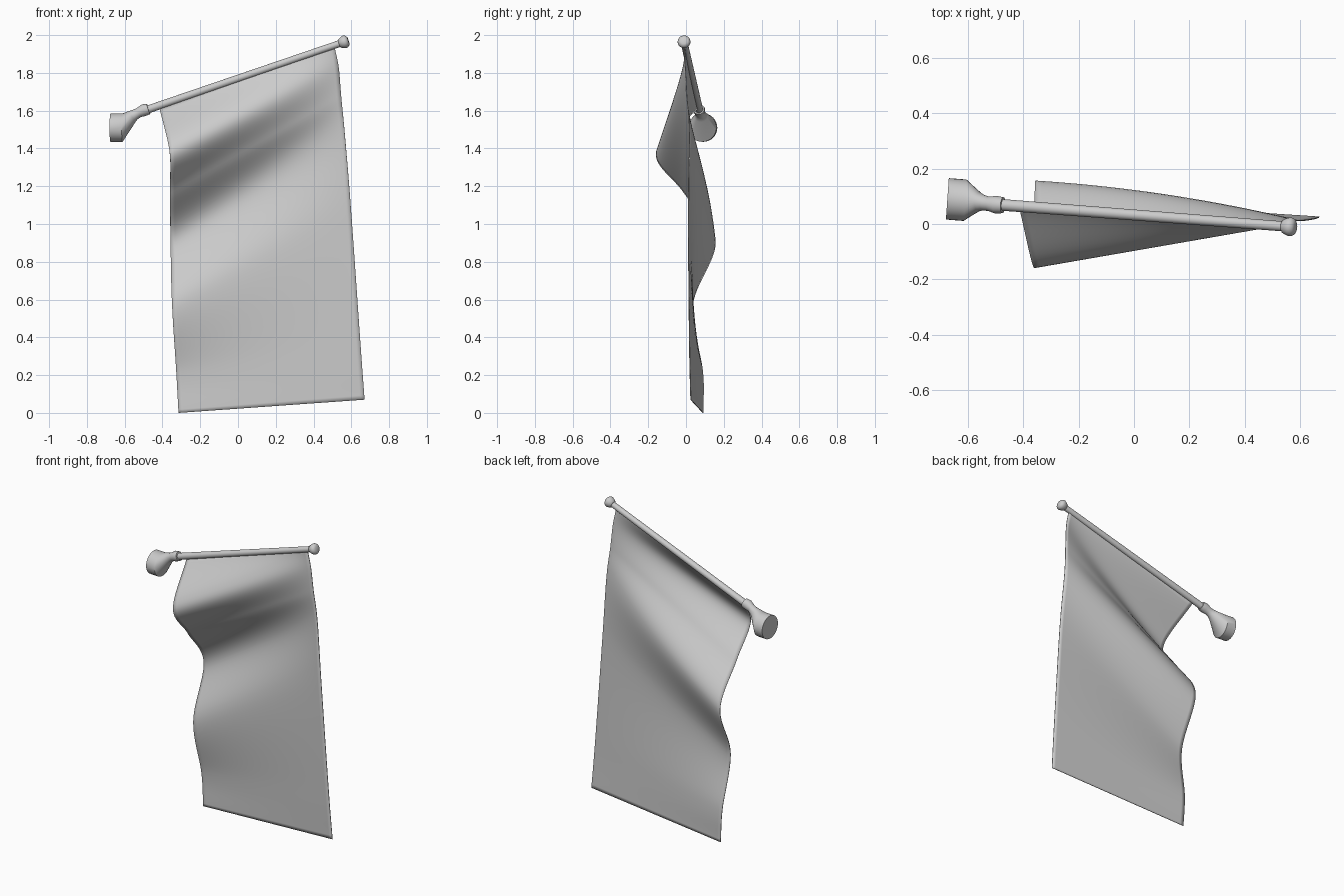
import bpy, bmesh, math
from mathutils import Vector

if "Cube" in bpy.data.objects:
    bpy.data.objects.remove(bpy.data.objects["Cube"])

SIDES = 32


def finish(name, bm, angle=35):
    mesh = bpy.data.meshes.new(name)
    bmesh.ops.recalc_face_normals(bm, faces=bm.faces)
    bm.to_mesh(mesh)
    bm.free()
    obj = bpy.data.objects.new(name, mesh)
    bpy.context.collection.objects.link(obj)
    bpy.ops.object.select_all(action='DESELECT')
    obj.select_set(True)
    bpy.context.view_layer.objects.active = obj
    bpy.ops.object.shade_smooth_by_angle(angle=math.radians(angle))
    return obj


def ring_tube(name, rings):
    """Skin circles given as (centre, axis, radius), with capped ends."""
    bm = bmesh.new()
    loops = []
    for centre, axis, radius in rings:
        axis = Vector(axis).normalized()
        side = axis.cross(Vector((0, 0, 1))).normalized()
        up = side.cross(axis)
        loops.append([bm.verts.new(Vector(centre) + radius * (
            math.cos(a) * side + math.sin(a) * up))
            for a in (2 * math.pi * i / SIDES for i in range(SIDES))])
    for a, b in zip(loops, loops[1:]):
        for i in range(SIDES):
            j = (i + 1) % SIDES
            bm.faces.new((a[i], a[j], b[j], b[i]))
    bm.faces.new(loops[0])
    bm.faces.new(loops[-1])
    return finish(name, bm)


# Pole and flared end knob share one sloping axis
start = Vector((-0.49, 0.07, 1.602))
end = Vector((0.56, -0.01, 1.963))
axis = (end - start).normalized()
ring_tube("pole", [(start, axis, 0.021), (end, axis, 0.018)])
ring_tube("pole_knob", [(end + axis * t, axis, r) for t, r in (
    (-0.026, 0.018), (-0.022, 0.024), (-0.010, 0.030), (0.002, 0.034),
    (0.012, 0.033), (0.021, 0.027), (0.026, 0.018))])

# Wall mount with a bent neck leading into the pole socket
wall = Vector((1, -0.07, 0))
ring_tube("wall_mount", [
    ((-0.675, 0.091, 1.51), wall, 0.075),
    ((-0.611, 0.086, 1.51), wall, 0.075),
    ((-0.560, 0.080, 1.569), (1, -0.07, 0.6), 0.034),
    ((-0.545, 0.077, 1.579), (1, -0.07, 0.55), 0.028),
    ((-0.525, 0.073, 1.590), (1, -0.07, 0.5), 0.026),
    ((-0.500, 0.070, 1.602), axis, 0.032),
    ((-0.474, 0.068, 1.609), axis, 0.029)])

# Cloth: matching fold points on the left and right edges, plus a mid-span bulge
left = [(-.415, .062, 1.612), (-.362, -.157, 1.38), (-.360, -.01, 1.165),
        (-.357, .155, .91), (-.349, .035, .57), (-.327, .088, .22), (-.315, .09, 0)]
right = [(.510, -.007, 1.942), (.533, -.003, 1.83), (.546, .005, 1.68),
         (.565, .018, 1.48), (.598, .012, 1.08), (.648, .018, .37), (.67, .025, .07)]
bulge = [0, 0, 0, .02, .01, 0, 0]


def spline(points, s):
    i = min(int(s), len(points) - 2)
    f = s - i
    p1, p2 = Vector(points[i]), Vector(points[i + 1])
    p0 = Vector(points[i - 1]) if i else 2 * p1 - p2
    p3 = Vector(points[i + 2]) if i + 2 < len(points) else 2 * p2 - p1
    return 0.5 * (2 * p1 + (p2 - p0) * f + (2 * p0 - 5 * p1 + 4 * p2 - p3) * f * f
                  + (3 * p1 - p0 - 3 * p2 + p3) * f ** 3)


COLS, ROWS = 40, 72
bm = bmesh.new()
grid = []
for r in range(ROWS + 1):
    s = r / ROWS * (len(left) - 1)
    a, b = spline(left, s), spline(right, s)
    k = spline([(0, y, 0) for y in bulge], s)
    grid.append([bm.verts.new(a.lerp(b, u) + k * 4 * u * (1 - u))
                 for u in (c / COLS for c in range(COLS + 1))])
for top, low in zip(grid, grid[1:]):
    for c in range(COLS):
        bm.faces.new((top[c], low[c], low[c + 1], top[c + 1]))
cloth = finish("flag_cloth", bm, 60)
solid = cloth.modifiers.new("thickness", 'SOLIDIFY')
solid.thickness = 0.004
solid.offset = 0
